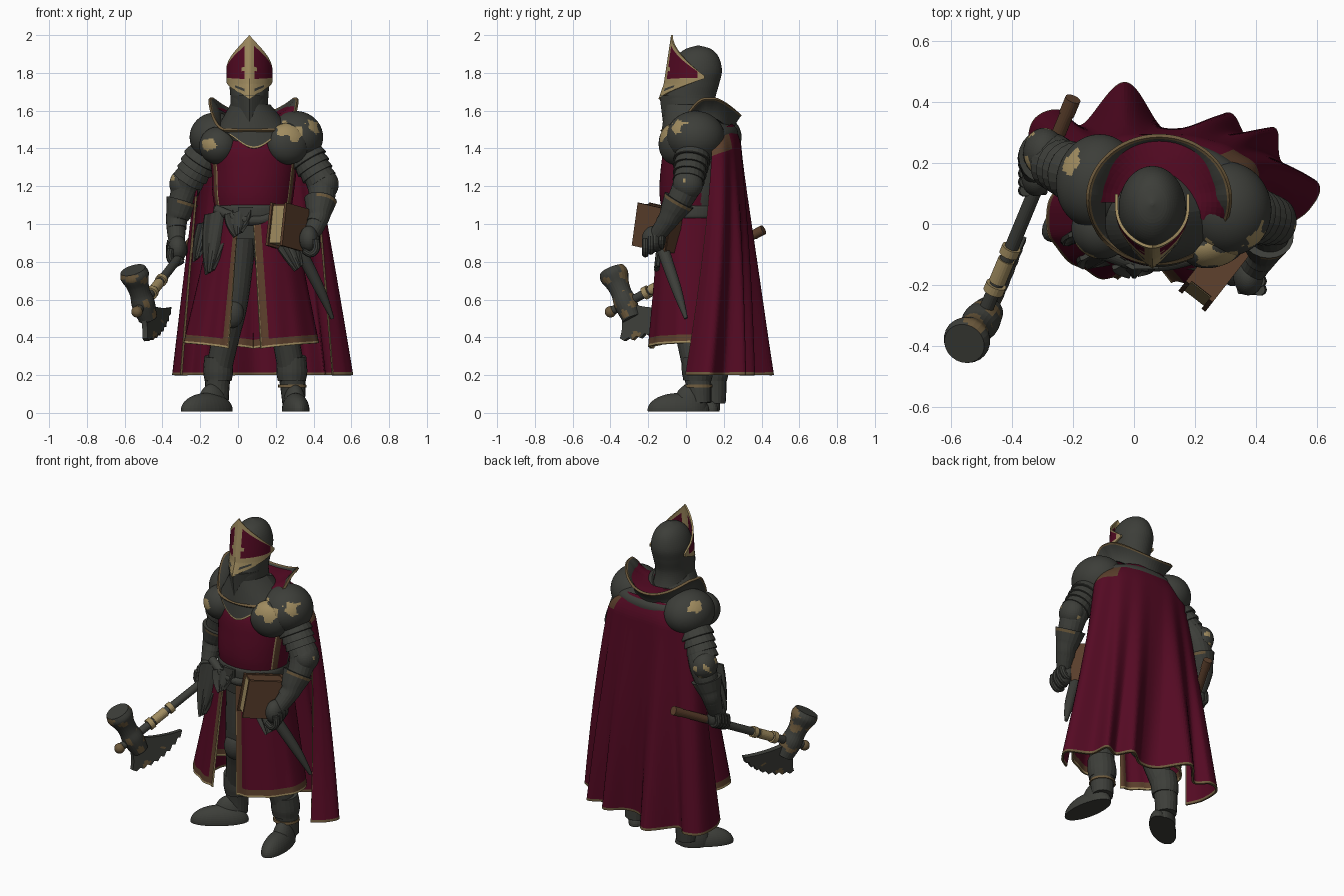
import bpy, bmesh
from math import sin, cos, pi, radians
from mathutils import Vector, Matrix, noise

if "Cube" in bpy.data.objects:
    bpy.data.objects.remove(bpy.data.objects["Cube"])

COLOURS = {"steel": (.046, .048, .041), "crimson": (.09, .003, .017), "gold": (.35, .26, .115),
           "leather": (.105, .05, .025), "bronze": (.15, .1, .045)}
MATS = {}
for key, rgb in COLOURS.items():
    m = bpy.data.materials.new(key)
    m.use_nodes = True
    m.diffuse_color = (*rgb, 1)
    bsdf = m.node_tree.nodes["Principled BSDF"]
    bsdf.inputs["Base Color"].default_value = (*rgb, 1)
    bsdf.inputs["Roughness"].default_value = .7
    MATS[key] = m
MADE = []


def spline(keys, t):
    """Smooth curve through evenly spaced keys of any width."""
    f = min(max(t, 0), 1) * (len(keys) - 1)
    i = min(int(f), len(keys) - 2)
    f -= i
    a, b, c, d = (keys[min(max(i + k, 0), len(keys) - 1)] for k in (-1, 0, 1, 2))
    return [q + .5 * f * (r - p + f * (2*p - 5*q + 4*r - s + f * (3*(q - r) + s - p)))
            for p, q, r, s in zip(a, b, c, d)]


def surface(name, fn, nu, nv, rule, closed=False, thick=0, cap=False):
    """Grid surface; rule is a colour name or a function of u, v, centre."""
    bm = bmesh.new()
    cols = nu if closed else nu + 1
    grid = [[bm.verts.new(fn(i / nu, j / nv)) for i in range(cols)] for j in range(nv + 1)]
    names = []
    for j in range(nv):
        for i in range(nu):
            k = (i + 1) % cols
            f = bm.faces.new((grid[j][i], grid[j][k], grid[j+1][k], grid[j+1][i]))
            col = rule if isinstance(rule, str) else rule((i+.5)/nu, (j+.5)/nv, f.calc_center_median())
            if col not in names:
                names.append(col)
            f.material_index = names.index(col)
    bmesh.ops.remove_doubles(bm, verts=bm.verts, dist=1e-5)
    if cap:
        bmesh.ops.holes_fill(bm, edges=[e for e in bm.edges if e.is_boundary], sides=0)
    bmesh.ops.recalc_face_normals(bm, faces=bm.faces)
    ob = add_object(name, bm, names)
    if thick:
        mod = ob.modifiers.new("thickness", "SOLIDIFY")
        mod.thickness, mod.offset = thick, 0


def add_object(name, bm, colours):
    me = bpy.data.meshes.new(name)
    bm.to_mesh(me)
    bm.free()
    for n in colours:
        me.materials.append(MATS[n])
    ob = bpy.data.objects.new(name, me)
    bpy.context.collection.objects.link(ob)
    MADE.append(ob)
    return ob


def tube(name, keys, rule="steel", segs=20, nv=24):
    """Round limb through (x, y, z, radius) keys."""
    def fn(u, v):
        p = spline(keys, v)
        t = Vector(spline(keys, v + .01)[:3]) - Vector(spline(keys, v - .01)[:3])
        e = t.cross(Vector((0, -1, .01))).normalized()
        g = t.cross(e).normalized()
        return Vector(p[:3]) + p[3] * (e * cos(2*pi*u) + g * sin(2*pi*u))
    surface(name, fn, segs, nv, rule, True, cap=True)


def loft(name, keys, rule="steel", segs=64, nv=40):
    """Upright body through (x, y, z, rx, ry) keys."""
    def fn(u, v):
        x, y, z, rx, ry = spline(keys, v)
        return (x + rx * cos(2*pi*u), y + ry * sin(2*pi*u), z)
    surface(name, fn, segs, nv, rule, True, cap=True)


def ball(name, c, r, rule="steel", turn=0, floor=-9, n=36):
    rot = Matrix.Rotation(radians(turn), 3, "Z")

    def fn(u, v):
        s = sin(pi * v)
        p = rot @ Vector((r[0]*s*cos(2*pi*u), r[1]*s*sin(2*pi*u), r[2]*cos(pi*v))) + Vector(c)
        p.z = max(p.z, floor)
        return p
    surface(name, fn, n, n * 2 // 3, rule, True)


def box(name, mat, size, colour):
    bm = bmesh.new()
    bmesh.ops.create_cube(bm, size=1, matrix=mat @ Matrix.Diagonal((*size, 1)))
    add_object(name, bm, [colour])


def blotch(accent="gold", scale=13, limit=.33):
    return lambda u, v, c: accent if noise.noise(c * scale) > limit else "steel"


def worn_gold(u, v, c):
    """Ragged gold patches on the shoulder plates."""
    spots = ((.25, -.12, 1.51, .04), (.305, -.12, 1.475, .04), (.39, -.03, 1.51, .035),
             (-.15, -.08, 1.42, .035), (-.21, .22, 1.54, .03))
    rough = .03 * noise.noise(c * 30)
    return "gold" if any(Vector((c.x - x, .5 * (c.y - y), c.z - z)).length + rough < r for x, y, z, r in spots) else "steel"


# Torso with tabard front and seams, shoulder mantle, belt
def torso_rule(u, v, c):
    d = abs(cos(2 * pi * u))
    if c.z < 1.1 or c.z > 1.47 or c.y > .08 or (d > .95 and c.z > 1.33):
        return "steel"
    return "leather" if .88 < d < .95 else "gold" if .855 < d < .95 else "crimson"

loft("torso", [(.08, .05, .92, .2, .16), (.08, .04, 1.05, .2, .165), (.08, .05, 1.16, .215, .19),
               (.085, .06, 1.28, .225, .195), (.085, .08, 1.4, .24, .195), (.085, .1, 1.49, .22, .16),
               (.075, .08, 1.53, .12, .12)], torso_rule, 144, 50)
loft("shoulder_mantle", [(.09, .1, 1.38, .25, .15), (.09, .1, 1.46, .285, .175), (.085, .1, 1.51, .25, .165),
                         (.08, .085, 1.545, .14, .12)])
loft("belt", [(.08, .04, z, .2 + w, .17 + w) for z, w in ((1.03, .003), (1.045, .01), (1.085, .01), (1.1, .003))])
box("belt_buckle", Matrix.Translation((.04, -.138, 1.065)), (.08, .02, .05), "steel")

# Helmet, chin guard and pointed visor
loft("helmet", [(.06, .05, 1.5, .13, .15), (.06, .03, 1.58, .105, .135), (.06, .02, 1.66, .1, .135),
                (.06, .04, 1.74, .106, .135), (.06, .055, 1.81, .109, .135), (.06, .06, 1.88, .09, .115),
                (.06, .065, 1.925, .055, .07), (.06, .065, 1.945, .004, .004)])
surface("chin_guard", lambda u, v: (.06 + .095 * sin((u - .5) * pi), -.135 + .15 * abs(2*u - 1)**1.3 + .02 * v,
                                    1.68 - v * (.16 - .08 * abs(2*u - 1))), 24, 8, "steel", thick=.01)

def visor(u, v):
    t = 2 * u - 1
    a = abs(t)
    low, top = 1.66 + .11 * a**.8, 2 - .215 * a**.9
    z = low + (top - low) * v
    y = -.107 + .205 * a**1.3 + (1 - a) * ((z - 1.78) * .15 - max(0, 1.74 - z) * .2)
    return (.06 + .117 * sin(pi / 2 * min(1, 1.2 * a)) * (1 if t > 0 else -1), y, z)

def visor_rule(u, v, c):
    a = abs(2 * u - 1)
    if .08 < v < .13 and .12 < a < .36:
        return "steel"
    cross = (.46 < v < .52 and a < .18) or a < .1
    return "gold" if v < .3 or v > .89 or a > .84 or cross else "crimson"

surface("visor", visor, 56, 40, visor_rule, thick=.01)

# Gorget and standing collar, lower at the nape
def gorget(u, v):
    s = sin(2 * pi * u)
    return (.065 + .02*v + (.1 + .1*v) * cos(2*pi*u), .035 + .02*v + (.14 + .05*v) * s,
            1.63 - .06 * max(0, s) - v * (.14 + .09 * max(0, -s)**6))

def rim_height(s):
    k = min(max((s + .8) / .9, 0), 1)
    return 1.5 + .165 * k * k * (3 - 2*k) - .085 * max(0, (s - .35) / .65)**1.4

def collar(u, v):
    s = sin(2 * pi * u)
    return (.082 + (.18 + .055*v*v) * cos(2*pi*u), .08 + (.165 + .045*v*v) * s, rim_height(s) - .1 * (1 - v))

def lining(u, v):
    a = pi * (1.12 * u - .12)
    return (.08 + (.09 + .135*v) * cos(a), .07 + (.1 + .105*v) * sin(a), 1.575 + v*v*(rim_height(sin(a)) - 1.587))

surface("gorget", gorget, 64, 24, lambda u, v, c: "gold" if v > .95 and c.y < -.09 else "steel", True, .012)
surface("collar", collar, 72, 14, lambda u, v, c: "bronze" if v > .92 else "steel", True, .014)
surface("collar_lining", lining, 36, 8, "crimson")

# Cloak with hanging folds and trimmed hem
HEM = [(-.3, .1), (-.34, .2), (-.33, .33), (-.25, .37), (-.17, .32), (-.03, .46), (.09, .31), (.2, .29),
       (.31, .36), (.37, .28), (.46, .31), (.48, .2), (.6, .13), (.57, .05), (.5, .0)]

def cloak(u, v):
    x, y = spline(HEM, u)
    a = pi * u
    lap = .72 + .28 * sin(pi / 2 * min(1, v / .1))
    tx, ty = .1 - .29 * cos(a) * lap, .15 + (.03 - .04 * u + .12 * sin(a)) * lap
    return (tx + (x - tx) * v**.9, ty + (y - ty) * v**1.5 + .025 * sin(pi * v) * sin(a),
            1.47 + .06 * sin(a) - v * (1.27 + .06 * sin(a)))

def cloak_rule(u, v, c):
    if v > .988 or (v > .25 and not .006 < u < .994):
        return "bronze"
    return "leather" if v < .09 and abs(u - .5) > .25 else "crimson"

surface("cloak", cloak, 180, 90, cloak_rule, thick=.012)

# Split skirt, one panel on each side of the opening
PANELS = {"right_skirt": ([(.0, -.135), (-.06, -.12), (-.125, -.03), (-.11, .12), (-.02, .19), (.08, .2)],
                          [(-.05, -.18), (-.16, -.15), (-.275, -.04), (-.25, .12), (-.06, .2), (.08, .22)]),
          "left_skirt": ([(.08, -.135), (.2, -.125), (.285, -.03), (.27, .12), (.18, .19), (.08, .2)],
                         [(.12, -.19), (.27, -.175), (.41, -.05), (.4, .1), (.24, .2), (.08, .22)])}

def skirt_rule(u, v, c):
    if u < .012 or v > .985:
        return "gold"
    return "leather" if u < .075 or v > .94 else "crimson"

for name, (top, hem) in PANELS.items():
    def skirt(u, v):
        a, b = spline(top, u), spline(hem, u)
        return (a[0] + (b[0]-a[0])*v, a[1] + (b[1]-a[1])*v + .006*sin(40*u)*v, 1.03 - v * (.69 - .03*sin(pi*u)))
    surface(name, skirt, 90, 60, skirt_rule, thick=.01)

# Hanging cloth ends at the hips
def tail(name, top, tip, width, y):
    surface(name, lambda u, v: (top[0] + (tip[0]-top[0])*v + (u-.5)*width*(1.1 - .8*v*v),
                                y - .03*v - .008*cos(12*u), top[1] + (tip[1]-top[1])*v + .03*u), 14, 14, "steel", thick=.015)

tail("right_sash", (-.1, 1.05), (-.15, .73), .14, -.105)
tail("right_sash_fold", (-.16, 1.0), (-.22, .8), .1, -.03)
tail("middle_sash", (.0, 1.05), (.0, .93), .13, -.135)
tail("left_sash", (.2, 1.0), (.32, .75), .12, -.125)
tube("sash_knot", [(-.12, -.085, 1.08, .024), (.0, -.125, 1.03, .026), (.12, -.125, 1.02, .026), (.25, -.09, 1.07, .024)])

# Legs and boots
LEGS = {"right": ([(.0, .06, .95, .1), (-.025, .05, .6, .08), (-.065, .1, .4, .072), (-.105, .145, .2, .067),
                   (-.11, .15, .05, .06)], (-.165, .055, .015), -52),
        "left": ([(.17, .04, .95, .1), (.2, -.01, .6, .08), (.25, .02, .4, .072), (.285, .06, .2, .07),
                  (.295, .075, .05, .06)], (.305, -.04, .015), 8)}
for side, (keys, foot, turn) in LEGS.items():
    tube(side + "_leg", keys, nv=40)
    ball(side + "_foot", foot, (.07, .165, .09), "steel", turn, .008)
    ball(side + "_instep", Vector(keys[4][:3]).lerp(Vector(foot), .45), (.06, .09, .12), "steel", turn, .008)
    x, y, z, r = keys[3]
    tube(side + "_boot_cuff", [(x, y - .01, .3, r + .006), (x, y, .22, r + .012), (x, y, .17, r + .004)], nv=8)
    x, y, z, r = keys[1]
    ball(side + "_knee", (x - .005, y - .045, z - .07), (.06, .05, .08))
tube("left_boot_band", [(.287, .065, .15, .074), (.287, .065, .135, .076)], "bronze", nv=3)

# Arms: upper, elbow, wrist, hand, then pauldron and breast plate (centre, radii)
ARMS = {"right": ([(-.12, .14, 1.46), (-.22, .18, 1.3), (-.275, .225, 1.19), (-.325, .215, 1.02), (-.32, .155, .87)],
                  (.135, .155, .13), (-.105, -.015, 1.415), (.1, .1, .1)),
        "left": ([(.305, .05, 1.46), (.4, .025, 1.3), (.445, .0, 1.19), (.425, -.09, 1.03), (.375, -.17, .92)],
                 (.145, .155, .138), (.265, -.06, 1.425), (.115, .08, .11))}
for side, (pts, dome, chest, chest_size) in ARMS.items():
    P = [Vector(p) for p in pts]
    sx = -1 if side == "right" else 1
    tube(side + "_arm", [(*p, r) for p, r in zip(P, (.09, .08, .075, .055, .04))])
    ball(side + "_pauldron", P[0], dome, worn_gold, 12*sx, n=90)
    ball(side + "_chest_plate", chest, chest_size, worn_gold, 20*sx, n=80)
    for i in range(4):
        a, b = P[0].lerp(P[1], .5 + .22*i), P[0].lerp(P[1], .78 + .22*i)
        tube(f"{side}_arm_lame_{i+1}", [(*a, .085 - .003*i), (*b, .1 - .005*i), (*b, .085)], nv=8)
    ball(side + "_elbow_guard", P[2] + Vector((.02*sx, .01, .02)), (.068, .08, .08), blotch(scale=16))
    w, e = P[3], P[2]
    tube(side + "_gauntlet_cuff", [(*e.lerp(w, .4), .087), (*e.lerp(w, .75), .07), (*w, .057), (*w.lerp(P[4], .3), .052)],
         lambda u, v, c: "bronze" if .06 < v < .12 and .3 < u < .8 else "steel")
    ball(side + "_hand", P[4], (.05, .064, .07))
    for i in range(4):
        c = P[4] + Vector((0, -.045 + .028*i, -.03 + .014*i))
        tube(f"{side}_finger_{i+1}", [(c.x + .035*sx, c.y, c.z + .03, .02), (c.x + .04*sx, c.y, c.z - .02, .02),
                                      (c.x + .01*sx, c.y, c.z - .05, .018), (c.x - .03*sx, c.y, c.z - .03, .015)], segs=10, nv=10)

# Book on the belt
frame = Matrix.Translation((.27, -.15, .98)) @ Matrix.Rotation(radians(-38), 4, "Z") @ Matrix.Rotation(radians(-10), 4, "X")
box("book_pages", frame, (.08, .205, .2), "gold")
for name, dx, dy, dz, size in (("front_cover", .048, 0, 0, (.016, .225, .23)), ("back_cover", -.048, 0, 0, (.016, .225, .23)),
                               ("spine", 0, .108, 0, (.1, .016, .23)), ("top_strap", 0, 0, .105, (.08, .2, .012))):
    box("book_" + name, frame @ Matrix.Translation((dx, dy, dz)), size, "leather")

# Scabbard at the left hip
tube("scabbard", [(.3, -.14, .92, .032), (.36, -.1, .8, .032), (.44, -.045, .64, .026), (.5, .0, .5, .01)])

# Battle axe carried in the right hand
start, end = Vector((-.2, .41, .97)), Vector((-.535, -.4, .535))
d = (end - start).normalized()
up = Vector((.125, .2, -.27))
up = (up - d * up.dot(d)).normalized()
centre = start.lerp(end, .9)

def along(a, b, r):
    return (*start.lerp(end, a), r), (*start.lerp(end, b), r)

tube("axe_shaft", along(0, .98, .023), lambda u, v, c: "steel" if v > .3 else "leather")
tube("axe_pommel", along(0, .06, .026), "leather")
for i, (a, b, r) in enumerate(((.6, .63, .032), (.65, .74, .028), (.75, .78, .034))):
    tube(f"axe_ring_{i+1}", along(a, b, r), "gold", nv=4)
ball("axe_cap", end, (.03, .03, .03), "bronze")
tube("axe_hammer", [(*(centre + up * q), r) for q, r in ((.09, .05), (0, .062), (-.06, .055), (-.11, .06), (-.165, .077), (-.2, .068))],
     blotch("bronze", 17, .25), segs=24, nv=40)

def blade(u, v):
    jag = .008 * (int(u * 24) % 3 - 1) * v**6
    return centre + up * (.03 + v * (.18 - .045 * (2*u - 1)**2) + jag) + d * ((u - .5) * (.1 + .27 * v**1.4) - .085 * v)

surface("axe_blade", blade, 24, 14, blotch("bronze", 14, .4), thick=.03)

# Smooth shading with sharp plate edges
for ob in bpy.context.view_layer.objects:
    ob.select_set(ob in MADE)
bpy.context.view_layer.objects.active = MADE[0]
bpy.ops.object.shade_smooth_by_angle(angle=radians(40))
